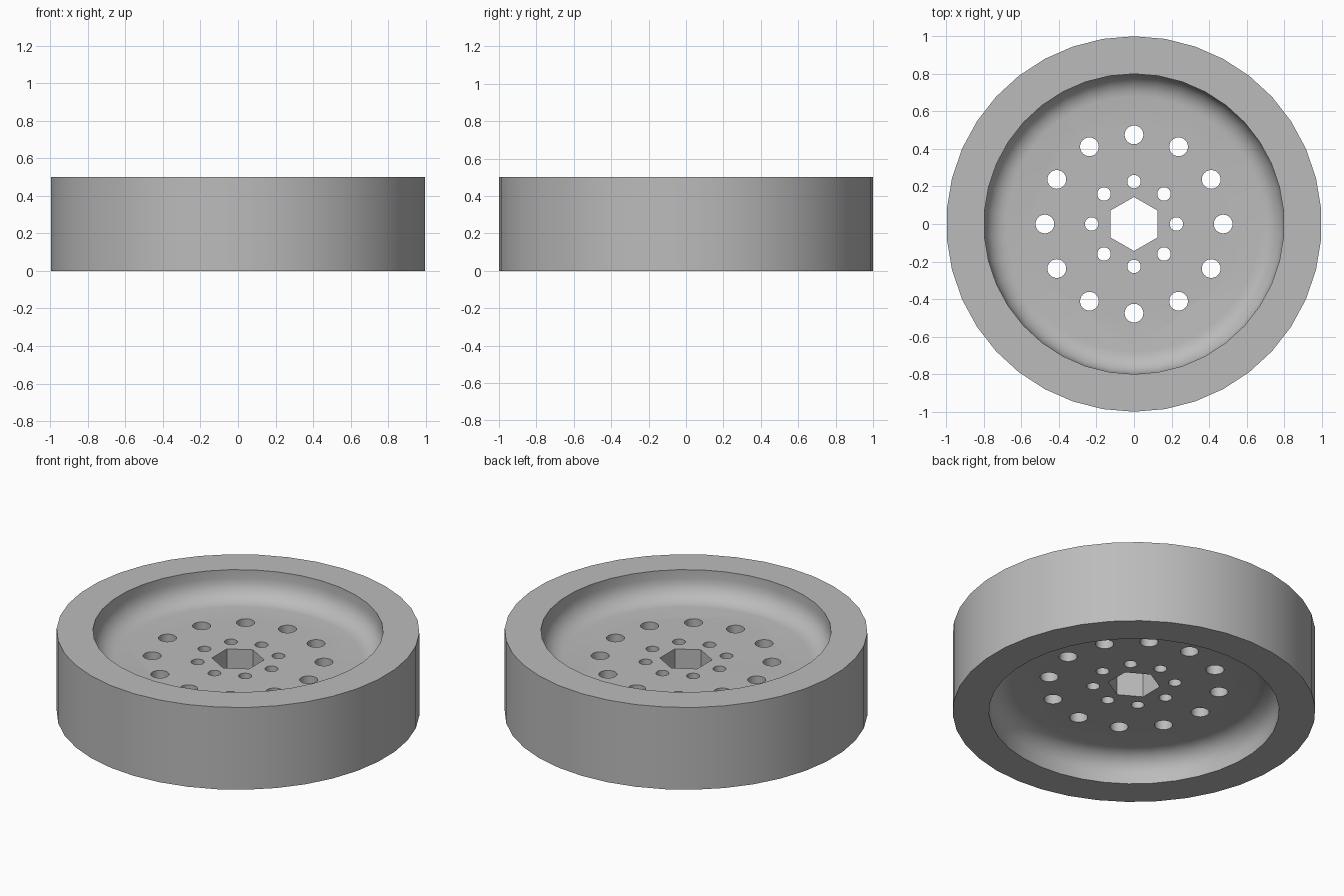
import bpy
import bmesh
from math import cos, sin, pi, radians
from mathutils import Matrix

cube = bpy.data.objects.get("Cube")
if cube:
    bpy.data.objects.remove(cube, do_unlink=True)

HEIGHT = 0.5
MID = HEIGHT / 2
INNER = 0.8       # inner radius of the rim
WEB = 0.08        # half thickness of the centre plate
FILLET = 0.12
SIDES = 38


def link(name, bm):
    mesh = bpy.data.meshes.new(name)
    bm.to_mesh(mesh)
    bm.free()
    obj = bpy.data.objects.new(name, mesh)
    bpy.context.collection.objects.link(obj)
    return obj


# Wheel body: upper half of the profile, mirrored below and revolved
upper = [(1, MID), (INNER, MID)]
for i in range(7):
    a = i * pi / 12
    upper.append((INNER - FILLET + FILLET * cos(a),
                  WEB + FILLET - FILLET * sin(a)))
profile = upper + [(r, -z) for r, z in reversed(upper)]
half = len(upper)

bm = bmesh.new()
rings = []
for r, z in profile:
    ring = []
    for k in range(SIDES):
        a = pi / 2 + 2 * pi * k / SIDES
        ring.append(bm.verts.new((r * cos(a), r * sin(a), MID + z)))
    rings.append(ring)
for j in range(len(rings)):
    if j == half - 1:
        continue      # the plate caps close this gap
    a, b = rings[j], rings[(j + 1) % len(rings)]
    for k in range(SIDES):
        n = (k + 1) % SIDES
        bm.faces.new((a[k], a[n], b[n], b[k]))
bm.faces.new(rings[half - 1])
bm.faces.new(rings[half])
bmesh.ops.recalc_face_normals(bm, faces=bm.faces)
wheel = link("wheel", bm)

# Cutters: hexagonal bore and two rings of round holes
bm = bmesh.new()


def add_hole(radius, sides, x=0, y=0):
    # turn the prism so that a corner points along y
    made = bmesh.ops.create_cone(bm, cap_ends=True, segments=sides,
                                 radius1=radius, radius2=radius, depth=HEIGHT)
    verts = made["verts"]
    top = max(v.co.y for v in verts)
    if top < radius * 0.99:
        bmesh.ops.rotate(bm, verts=verts, matrix=Matrix.Rotation(pi / sides, 3, "Z"))
    bmesh.ops.translate(bm, verts=verts, vec=(x, y, MID))


add_hole(0.144, 6)
for count, ring_radius, hole_radius in ((8, 0.226, 0.036), (12, 0.475, 0.05)):
    for k in range(count):
        a = 2 * pi * k / count
        add_hole(hole_radius, 24, ring_radius * cos(a), ring_radius * sin(a))
cutter = link("hole_cutter", bm)
cutter.hide_render = True

cut = wheel.modifiers.new("holes", "BOOLEAN")
cut.operation = "DIFFERENCE"
cut.solver = "EXACT"
cut.object = cutter
bpy.ops.object.select_all(action="DESELECT")
bpy.context.view_layer.objects.active = wheel
wheel.select_set(True)
bpy.ops.object.modifier_apply(modifier=cut.name)
bpy.data.objects.remove(cutter, do_unlink=True)

# Plain grey finish with crisp rim and hole edges
grey = bpy.data.materials.new("grey")
grey.use_nodes = True
colour = (0.5, 0.5, 0.5, 1)
grey.diffuse_color = colour
grey.node_tree.nodes["Principled BSDF"].inputs["Base Color"].default_value = colour
wheel.data.materials.clear()
wheel.data.materials.append(grey)
bpy.ops.object.shade_smooth_by_angle(angle=radians(30))
